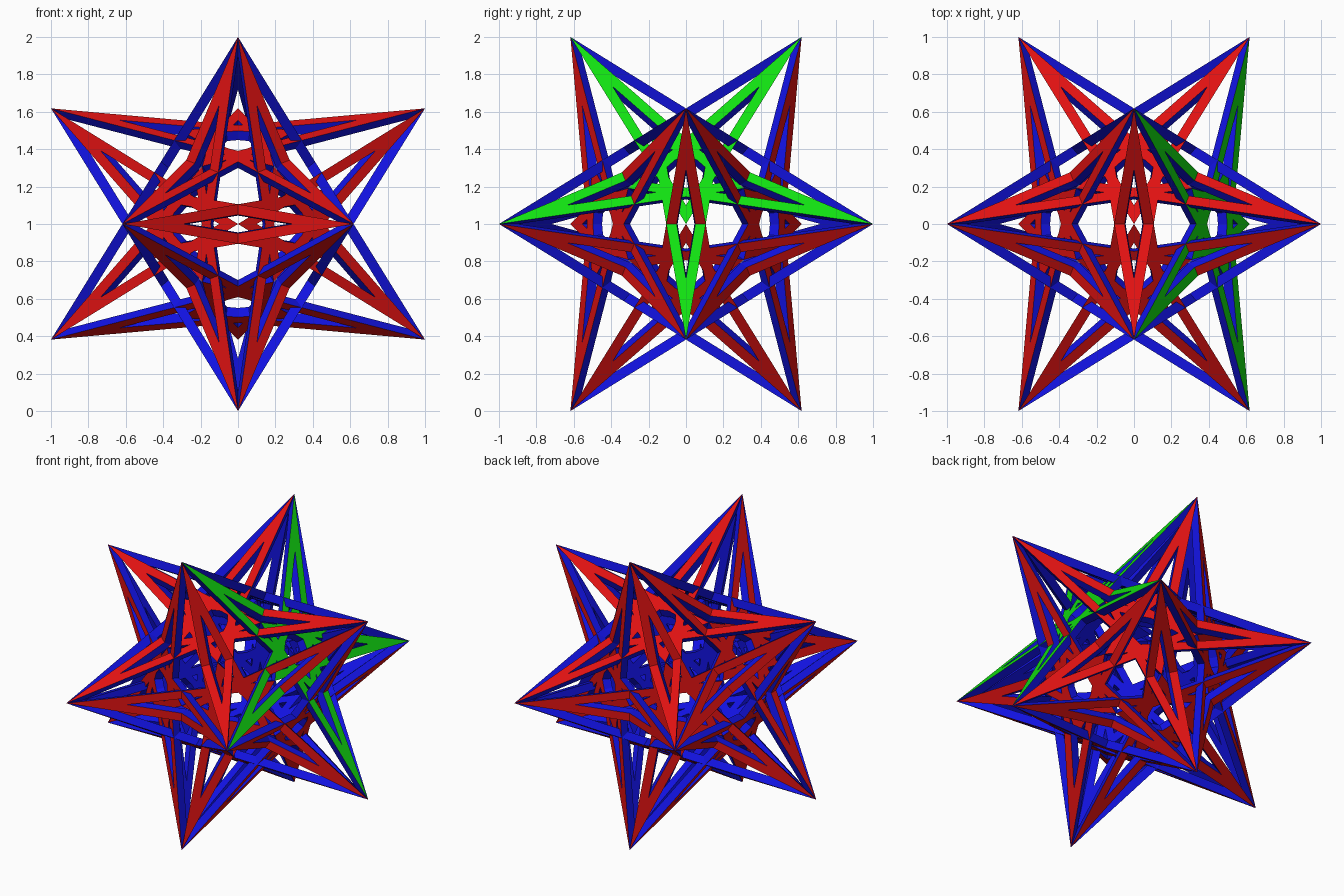
import bpy, math
from mathutils import Vector

cube = bpy.data.objects.get("Cube")
if cube:
    bpy.data.objects.remove(cube, do_unlink=True)

G = (math.sqrt(5) - 1) / 2      # golden ratio fraction
WIDTH = 0.055                   # strip width
DEPTH = 0.10                    # share of the way each plate tapers to the middle
LIFT = Vector((0, 0, 1))


def material(name, rgb):
    m = bpy.data.materials.new(name)
    m.use_nodes = True
    m.diffuse_color = (*rgb, 1)
    m.node_tree.nodes["Principled BSDF"].inputs["Base Color"].default_value = (*rgb, 1)
    return m


red = material("red", (0.75, 0.006, 0.006))
green = material("green", (0.006, 0.75, 0.006))
blue = material("blue", (0.006, 0.006, 0.75))

# The twelve spike tips; each direction is also the normal of one star plate
tips = []
for a in (1, -1):
    for b in (G, -G):
        tips += [Vector((a, 0, b)), Vector((b, a, 0)), Vector((0, b, a))]


def star_plate(name, normal, top):
    """Hollow five-pointed star of crossing strips, tapered towards the middle."""
    centre = normal * (G / normal.length_squared)
    ring = [t for t in tips if abs(t.dot(normal) - G) < 0.01]
    u = (ring[0] - centre).normalized()
    v = normal.normalized().cross(u)
    ring.sort(key=lambda t: math.atan2((t - centre).dot(v), (t - centre).dot(u)))
    radius = (ring[0] - centre).length
    notch = G / 2 * radius      # the strips turn back beyond the centre

    # Half angles at the point and at the turn, for the mitred strip width
    s, c = math.sin(math.radians(36)), math.cos(math.radians(36))
    point_half = math.atan2(notch * s, radius + notch * c)
    turn_half = math.atan2(radius * s, notch + radius * c)
    point_in = radius - WIDTH / math.sin(point_half)
    turn_in = notch - WIDTH / math.sin(turn_half)

    outer, inner = [], []
    for i in range(5):
        d = (ring[i] - centre) / radius
        e = (ring[(i + 3) % 5] - centre) / radius
        outer += [centre + d * radius, centre + e * notch]
        inner += [centre + d * point_in, centre + e * turn_in]

    loops = outer + inner
    verts = [p + LIFT for p in loops] + [p * (1 - DEPTH) + LIFT for p in loops]
    faces, slots = [], []
    for i in range(10):
        j = (i + 1) % 10
        faces += [(i, 10 + i, 10 + j, j),               # outside
                  (20 + i, 20 + j, 30 + j, 30 + i),     # underside
                  (i, j, 20 + j, 20 + i),               # outer rim
                  (10 + j, 10 + i, 30 + i, 30 + j)]     # inner rim
        slots += [0, 1, 1, 1]

    mesh = bpy.data.meshes.new(name)
    mesh.from_pydata(verts, [], faces)
    mesh.materials.append(top)
    mesh.materials.append(blue)
    for poly, slot in zip(mesh.polygons, slots):
        poly.material_index = slot
    mesh.update()
    obj = bpy.data.objects.new(name, mesh)
    bpy.context.collection.objects.link(obj)
    return obj


# One plate per direction; the plate facing left and up is green
for k, n in enumerate(tips):
    is_green = n.x > 0.9 and n.z > 0
    star_plate("green_star_plate" if is_green else f"red_star_plate_{k:02d}",
               n, green if is_green else red)
